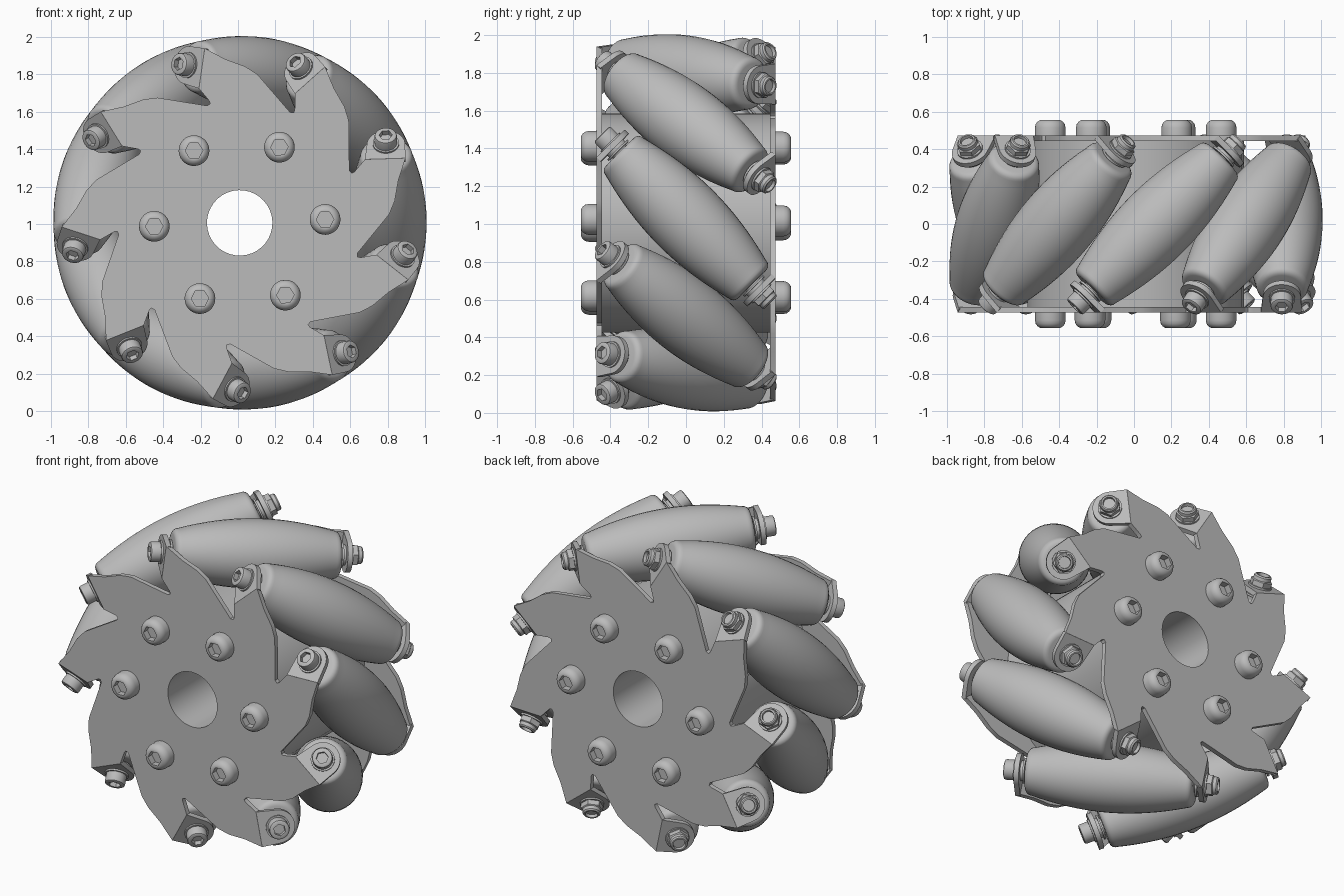
import bpy, bmesh
from math import sin, cos, pi, radians, sqrt
from mathutils import Matrix, Vector

cube = bpy.data.objects.get("Cube")
if cube:
    bpy.data.objects.remove(cube)

COUNT = 9            # rollers
SEGS = 36            # lathe sides, a multiple of six for hex sections
AXLE_R = 0.795       # wheel axis to roller axis
TAB_S = 0.545        # middle of a bent tab along the roller axis
PLATE_Y = 0.459      # middle of a side plate
THICK = 0.03

grey = bpy.data.materials.new("plain_grey")
grey.use_nodes = True
grey.diffuse_color = (0.5, 0.5, 0.5, 1)
grey.node_tree.nodes["Principled BSDF"].inputs["Base Color"].default_value = (0.5, 0.5, 0.5, 1)


def rot(deg, axis):
    return Matrix.Rotation(radians(deg), 4, axis)


def move(x, y, z):
    return Matrix.Translation((x, y, z))


def finish(bm, name):
    """Recalculate normals, smooth shade with sharp creases, return a mesh."""
    bmesh.ops.recalc_face_normals(bm, faces=bm.faces)
    for f in bm.faces:
        f.smooth = True
    for e in bm.edges:
        e.smooth = len(e.link_faces) == 2 and e.calc_face_angle(0) < radians(32)
    me = bpy.data.meshes.new(name)
    bm.to_mesh(me)
    bm.free()
    me.materials.append(grey)
    return me


def lathe(name, rows, closed=False):
    """Spin (z, radius[, 'hex']) rows about z; hex rows become hexagons."""
    bm = bmesh.new()
    rings = []
    for z, r, *kind in rows:
        ring = []
        for i in range(SEGS):
            a = 2 * pi * i / SEGS
            k = cos(pi / 6) / cos(a % (pi / 3) - pi / 6) if kind else 1
            ring.append(bm.verts.new((r * k * cos(a), r * k * sin(a), z)))
        rings.append(ring)
    pairs = list(zip(rings, rings[1:]))
    if closed:
        pairs.append((rings[-1], rings[0]))
    else:
        bm.faces.new(rings[0])
        bm.faces.new(rings[-1])
    for a, b in pairs:
        for i in range(SEGS):
            j = (i + 1) % SEGS
            bm.faces.new((a[i], a[j], b[j], b[i]))
    return finish(bm, name)


def sheet(name, outlines):
    """Flat sheet of metal cut to the outlines; inner loops become holes."""
    cu = bpy.data.curves.new(name, 'CURVE')
    cu.dimensions = '2D'
    cu.fill_mode = 'BOTH'
    cu.extrude = THICK / 2
    for pts in outlines:
        sp = cu.splines.new('POLY')
        sp.points.add(len(pts) - 1)
        for p, (x, y) in zip(sp.points, pts):
            p.co = (x, y, 0, 1)
        sp.use_cyclic_u = True
    ob = bpy.data.objects.new(name, cu)
    bpy.context.collection.objects.link(ob)
    bpy.context.view_layer.update()
    bm = bmesh.new()
    bm.from_mesh(ob.evaluated_get(bpy.context.evaluated_depsgraph_get()).to_mesh())
    bpy.data.objects.remove(ob)
    bpy.data.curves.remove(cu)
    bmesh.ops.remove_doubles(bm, verts=bm.verts, dist=0.0002)
    return finish(bm, name)


def place(me, name, matrix):
    ob = bpy.data.objects.new(name, me)
    ob.matrix_world = matrix
    bpy.context.collection.objects.link(ob)


def arc(cx, cy, r, start, end, n):
    step = (end - start) / n
    return [(cx + r * cos(radians(start + step * i)),
             cy + r * sin(radians(start + step * i))) for i in range(n + 1)]


# Barrel roller: profile follows the round envelope of the wheel
half = 0.46
profile = [(s, 1 - sqrt(AXLE_R ** 2 + s * s / 2))
           for s in [half * (i / 10 - 1) for i in range(21)]]
end_r = profile[0][1]
fillet = [(half + 0.035 * sin(radians(a)), end_r - 0.035 * (1 - cos(radians(a))))
          for a in (22, 45, 68, 90)]
roller = lathe("roller", [(-s, r) for s, r in reversed(fillet)] + profile + fillet)

# Axle hardware, with z along the roller axis
spacer = lathe("spacer", [(0.48, 0.05), (0.503, 0.05), (0.503, 0.075), (0.514, 0.075),
                          (0.514, 0.06), (0.535, 0.06)])
washer = lathe("washer", [(0.555, 0.07), (0.57, 0.07)])
cap_screw = lathe("cap_screw", [(0.565, 0.06), (0.618, 0.06), (0.626, 0.057), (0.63, 0.05),
                                (0.63, 0.036, 'hex'), (0.6, 0.036, 'hex')])
lock_nut = lathe("lock_nut", [(0.565, 0.066, 'hex'), (0.6, 0.066, 'hex'), (0.605, 0.053),
                              (0.625, 0.052), (0.633, 0.045), (0.633, 0.036),
                              (0.615, 0.034)])

# Button-head hub screw
hub_screw = lathe("hub_screw", [(0.46, 0.082), (0.515, 0.082), (0.533, 0.078), (0.546, 0.069),
                                (0.554, 0.057), (0.556, 0.05), (0.556, 0.047, 'hex'),
                                (0.515, 0.047, 'hex')])

# Hub drum with bore
drum = lathe("hub_drum", [(-0.45, 0.175), (-0.45, 0.58), (0.45, 0.58), (0.45, 0.175)], closed=True)

# Side plate: one saw tooth repeated around the rim
tooth = [(0.624, -0.182), (0.80, 0.02), (0.832, 0.09), (0.855, 0.2), (0.897, 0.318),
         (0.68, 0.318), (0.64, 0.274), (0.622, 0.254), (0.608, 0.247)]
rim = []
for k in range(COUNT):
    a = 2 * pi * k / COUNT
    rim += [(u * cos(a) - t * sin(a), u * sin(a) + t * cos(a)) for u, t in tooth]
plate = sheet("side_plate", [rim, arc(0, 0, 0.175, 0, 350, 35)])

# Bent tab carrying the axle end
tab = sheet("axle_tab", [[(-0.115, -0.11), (0.102, -0.11)] + arc(0, 0, 0.102, 0, 170, 16)])

# Assemble: both ends are half-turns of each other
wheel = move(0.009, 0, 1.006) @ rot(-1.8, 'Y')
place(drum, "hub_drum", wheel @ rot(90, 'X'))
for side, turn in (("front", 0), ("back", 180)):
    face = wheel @ rot(turn + 90, 'X')
    place(plate, side + "_plate", face @ move(0, 0, PLATE_Y))
    for k in range(6):
        place(hub_screw, side + "_hub_screw", face @ rot(60 * k + 0.5, 'Z') @ move(0.457, 0, 0))

for k in range(COUNT):
    axle = wheel @ rot(-360 * k / COUNT, 'Y') @ move(AXLE_R, 0, 0) @ rot(45, 'X')
    place(roller, "roller", axle)
    for side, turn, fastener in (("front", 0, cap_screw), ("back", 180, lock_nut)):
        end = axle @ rot(turn, 'X')
        place(tab, side + "_tab", end @ move(0, 0, TAB_S))
        place(spacer, side + "_spacer", end)
        place(washer, side + "_washer", end)
        place(fastener, side + "_" + fastener.name, end)
